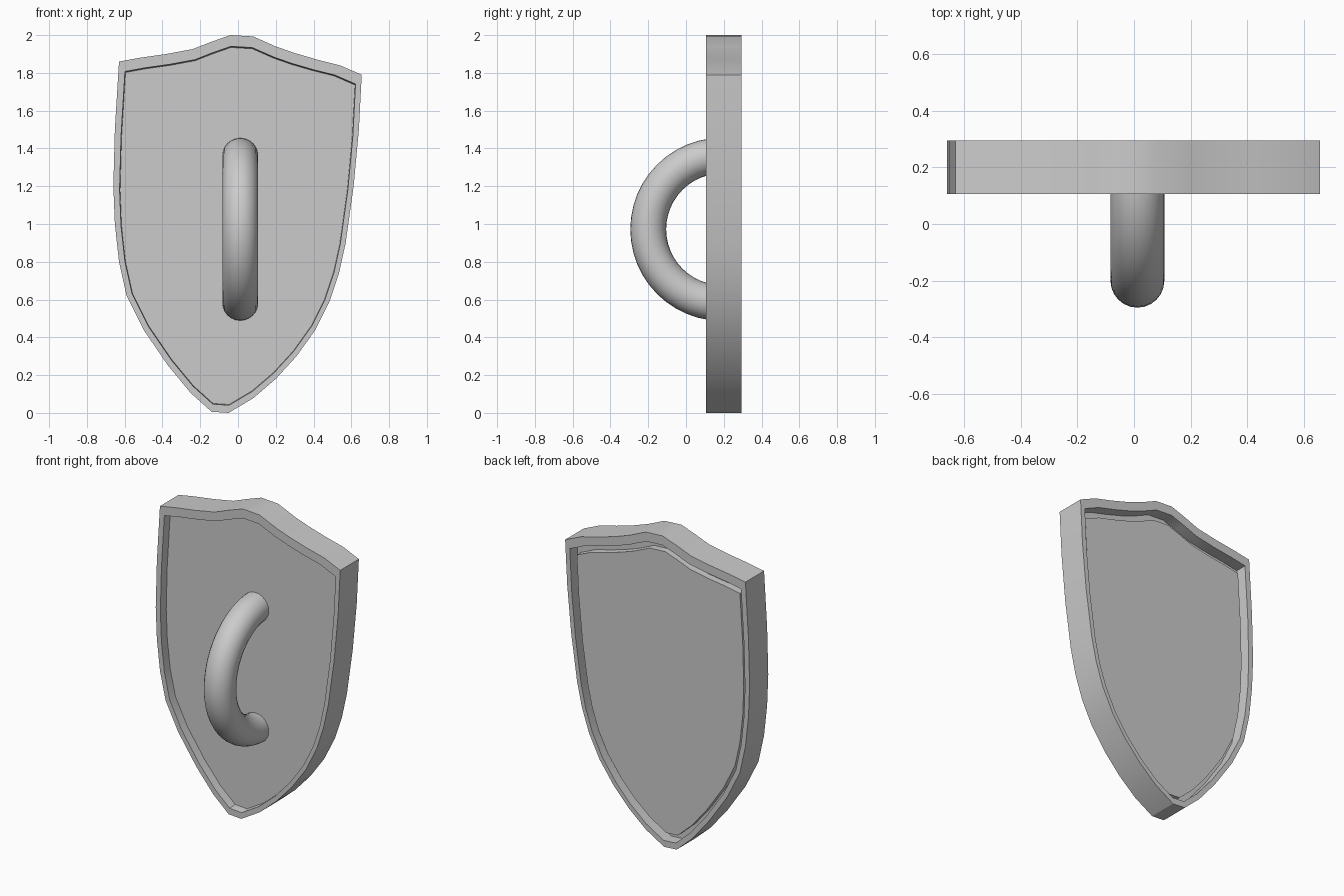
import bpy, bmesh
from math import sin, cos, pi

if "Cube" in bpy.data.objects:
    bpy.data.objects.remove(bpy.data.objects["Cube"])


def loft(name, rings):
    """Bridge successive closed rings of points and cap both ends."""
    bm = bmesh.new()
    loops = [[bm.verts.new(p) for p in ring] for ring in rings]
    n = len(loops[0])
    for a, b in zip(loops, loops[1:]):
        for i in range(n):
            j = (i + 1) % n
            bm.faces.new((a[i], a[j], b[j], b[i]))
    bm.faces.new(loops[0])
    bm.faces.new(loops[-1][::-1])
    bmesh.ops.recalc_face_normals(bm, faces=bm.faces)
    mesh = bpy.data.meshes.new(name)
    bm.to_mesh(mesh)
    bm.free()
    obj = bpy.data.objects.new(name, mesh)
    bpy.context.collection.objects.link(obj)
    bpy.ops.object.select_all(action='DESELECT')
    obj.select_set(True)
    bpy.context.view_layer.objects.active = obj
    bpy.ops.object.shade_smooth_by_angle(angle=pi / 6)
    return obj


# Slightly lopsided shield outline (x, z)
outline = [
    (-0.04, 2.0), (0.08, 1.993), (0.2, 1.94), (0.3, 1.905), (0.42, 1.87),
    (0.54, 1.84), (0.655, 1.79), (0.64, 1.5), (0.612, 1.2), (0.57, 0.9),
    (0.535, 0.74), (0.485, 0.59), (0.41, 0.44), (0.31, 0.3), (0.2, 0.18),
    (0.08, 0.077), (-0.05, 0.0), (-0.14, 0.006), (-0.25, 0.105),
    (-0.37, 0.25), (-0.5, 0.44), (-0.59, 0.62), (-0.63, 0.8), (-0.652, 1.0),
    (-0.66, 1.2), (-0.652, 1.5), (-0.63, 1.86), (-0.52, 1.88),
    (-0.38, 1.9), (-0.24, 1.926), (-0.14, 1.965),
]


def shield_ring(s, y):
    return [(x * s, y, 0.81 + (z - 0.81) * s) for x, z in outline]


# Shield: recessed front, raised rim, grooved back panel
profile = [(0.945, 0.16), (0.95, 0.105), (1, 0.105), (1, 0.295),
           (0.95, 0.295), (0.95, 0.22), (0.905, 0.22), (0.905, 0.265)]
loft("shield", [shield_ring(s, y) for s, y in profile])

# Handle: half ring set into the front panel
R, r, steps, sides = 0.39, 0.095, 24, 24
rings = []
for i in range(steps + 1):
    a = pi * i / steps
    ring = []
    for j in range(sides):
        t = 2 * pi * j / sides
        d = R + r * cos(t)
        ring.append((0.012 + r * sin(t), 0.19 - d * sin(a), 0.972 + d * cos(a)))
    rings.append(ring)
loft("handle", rings)
